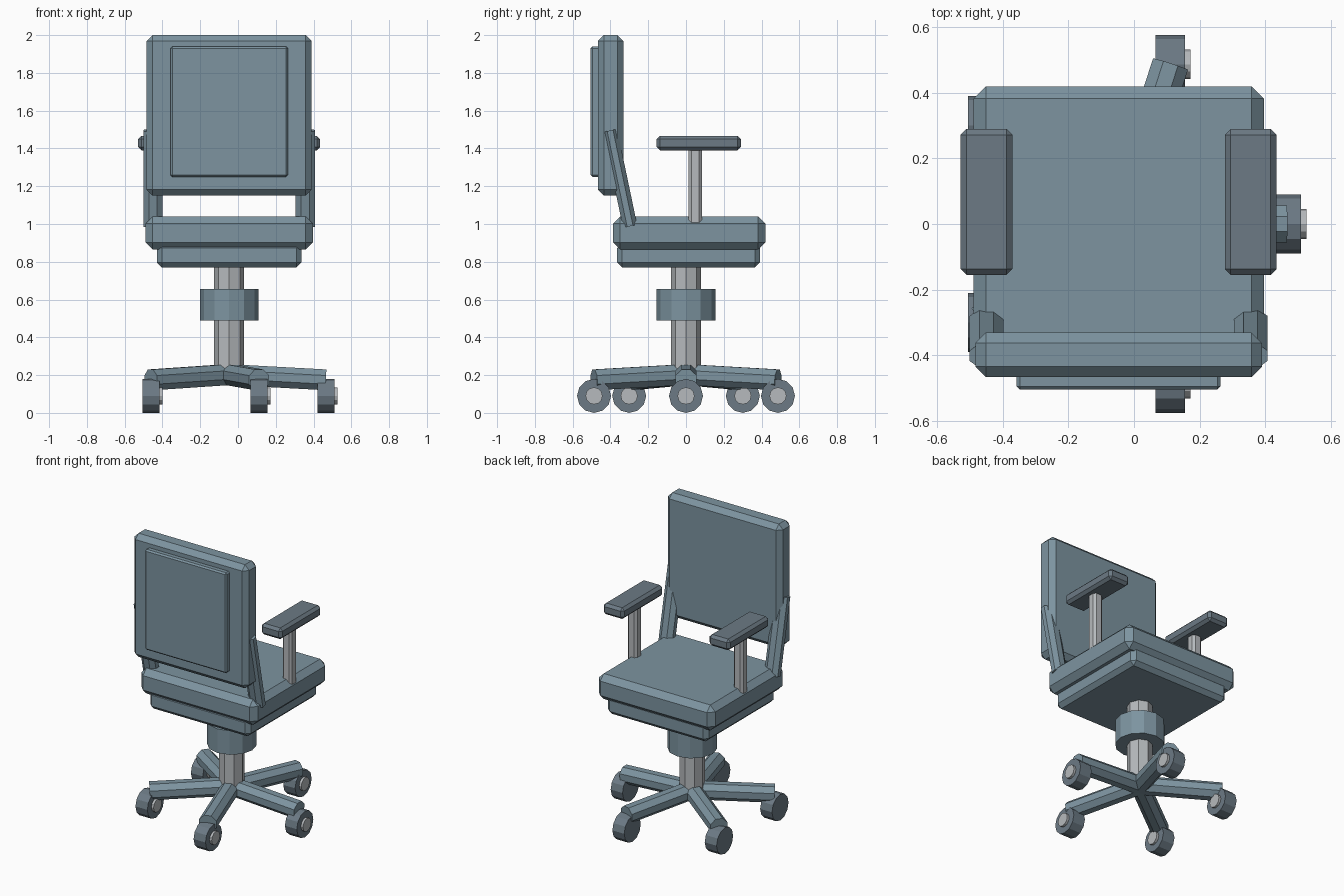
import bpy, math
from mathutils import Vector, Matrix

if "Cube" in bpy.data.objects:
    bpy.data.objects.remove(bpy.data.objects["Cube"])

CX = -0.047  # chair centre line (wheel caps push the bounds to one side)


def material(name, rgb):
    m = bpy.data.materials.new(name)
    m.diffuse_color = (*rgb, 1)
    m.use_nodes = True
    m.node_tree.nodes["Principled BSDF"].inputs["Base Color"].default_value = m.diffuse_color
    return m


SLATE = material("slate blue", (0.205, 0.296, 0.352))
DARK = material("dark slate", (0.150, 0.195, 0.233))
METAL = material("light metal", (0.468, 0.491, 0.510))


def finish(name, mat):
    o = bpy.context.object
    o.name = name
    o.data.materials.append(mat)
    return o


def box(name, x, y, z, mat, bevel):
    """Chamfered box given (min, max) on each axis."""
    bpy.ops.mesh.primitive_cube_add(size=1)
    o = finish(name, mat)
    size = [b - a for a, b in (x, y, z)]
    mid = [(a + b) / 2 for a, b in (x, y, z)]
    o.data.transform(Matrix.Translation(mid) @ Matrix.Diagonal((*size, 1)))
    mod = o.modifiers.new("chamfer", 'BEVEL')
    mod.width = bevel
    mod.segments = 1
    return o


def cylinder(name, a, b, radius, sides, mat):
    """Cylinder along z or x between points a and b, with corners on the axes."""
    a, b = Vector(a), Vector(b)
    bpy.ops.mesh.primitive_cylinder_add(vertices=sides, radius=radius, depth=(b - a).length)
    o = finish(name, mat)
    o.data.transform(Matrix.Translation((a + b) / 2)
                     @ (b - a).to_track_quat('Z', 'Y').to_matrix().to_4x4())
    return o


def bar(name, a, b, width, thick, mat):
    """Eight-sided bar from a to b, flats facing sideways (width) and upward (thick)."""
    a, b = Vector(a), Vector(b)
    d = (b - a).normalized()
    side = d.cross(Vector((0, 0, 1))).normalized()
    up = side.cross(d)
    bpy.ops.mesh.primitive_cylinder_add(vertices=8, radius=0.5 / math.cos(math.pi / 8),
                                        depth=(b - a).length)
    o = finish(name, mat)
    rot = Matrix((side, up, d)).transposed().to_4x4()
    o.data.transform(Matrix.Translation((a + b) / 2) @ rot
                     @ Matrix.Diagonal((width, thick, 1, 1))
                     @ Matrix.Rotation(math.pi / 8, 4, 'Z'))
    return o


# Seat cushion and pan
box("seat", (CX - 0.443, CX + 0.443), (-0.387, 0.42), (0.865, 1.04), SLATE, 0.038)
box("seat_pan", (CX - 0.383, CX + 0.383), (-0.365, 0.392), (0.77, 0.90), SLATE, 0.027)

# Backrest with raised rear panel
box("backrest", (CX - 0.437, CX + 0.437), (-0.467, -0.331), (1.15, 2.0), SLATE, 0.032)
box("back_panel", (CX - 0.311, CX + 0.311), (-0.505, -0.45), (1.25, 1.94), SLATE, 0.01)

# Back supports, armrests and their posts
for label, s in (("left", -1), ("right", 1)):
    x = CX + s * 0.403
    bar(label + "_back_support", (x, -0.296, 0.988), (x, -0.402, 1.495), 0.103, 0.076, SLATE)
    box(label + "_armrest", (x - 0.079, x + 0.079), (-0.155, 0.29), (1.39, 1.467), DARK, 0.018)
    box(label + "_arm_post", (x - 0.035, x + 0.035), (0.014, 0.084), (0.95, 1.41), METAL, 0.014)

# Gas lift column and collar
cylinder("column", (CX, 0, 0.18), (CX, 0, 0.80), 0.08, 8, METAL)
cylinder("column_collar", (CX, 0, 0.49), (CX, 0, 0.655), 0.155, 12, SLATE)

# Five-star base with wheels
for i in range(5):
    ang = math.radians(72 * i)
    x, y = CX + 0.512 * math.cos(ang), 0.512 * math.sin(ang)
    bar(f"base_leg_{i + 1}", (CX, 0, 0.203), (x, y, 0.175), 0.112, 0.11, SLATE)
    cylinder(f"wheel_{i + 1}", (x - 0.045, y, 0.09), (x + 0.045, y, 0.09), 0.09, 12, DARK)
    cylinder(f"wheel_cap_{i + 1}", (x + 0.03, y, 0.09), (x + 0.061, y, 0.09), 0.045, 12, METAL)
